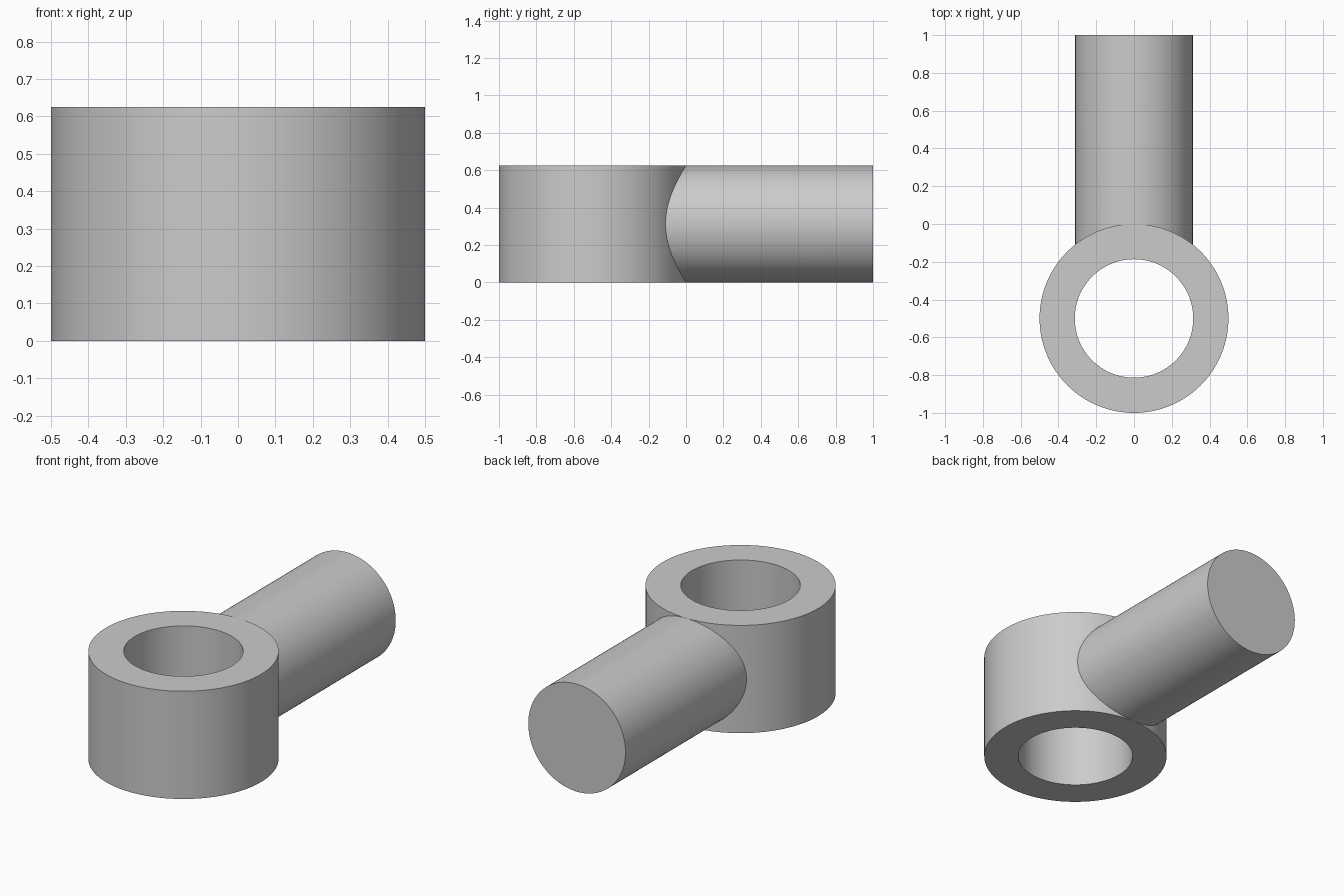
import bpy, math

if "Cube" in bpy.data.objects:
    bpy.data.objects.remove(bpy.data.objects["Cube"])

HEIGHT = 0.625
RING_Y = -0.5


def cylinder(name, radius, depth, location, rotation=(0, 0, 0)):
    bpy.ops.mesh.primitive_cylinder_add(vertices=128, radius=radius, depth=depth,
                                        location=location, rotation=rotation)
    obj = bpy.context.object
    obj.name = name
    return obj


def boolean(target, cutter, operation):
    mod = target.modifiers.new(operation.title(), 'BOOLEAN')
    mod.operation = operation
    mod.solver = 'EXACT'
    mod.object = cutter
    bpy.context.view_layer.objects.active = target
    bpy.ops.object.modifier_apply(modifier=mod.name)
    bpy.data.objects.remove(cutter, do_unlink=True)


# Ring body, standing on the ground
eyelet = cylinder("rod_eye", 0.5, HEIGHT, (0, RING_Y, HEIGHT / 2))

# Round shank running back from the ring, a hair slimmer than the ring is tall
shank = cylinder("shank", HEIGHT / 2 - 0.0005, 1 - RING_Y,
                 (0, (1 + RING_Y) / 2, HEIGHT / 2), (math.radians(90), 0, 0))
boolean(eyelet, shank, 'UNION')

# Through hole, drilled last so the shank never enters it
bore = cylinder("bore_cutter", 0.3135, 2, (0, RING_Y, HEIGHT / 2))
boolean(eyelet, bore, 'DIFFERENCE')

# Smooth walls with crisp rims
bpy.ops.object.select_all(action='DESELECT')
eyelet.select_set(True)
bpy.context.view_layer.objects.active = eyelet
bpy.ops.object.shade_smooth_by_angle(angle=math.radians(30))
